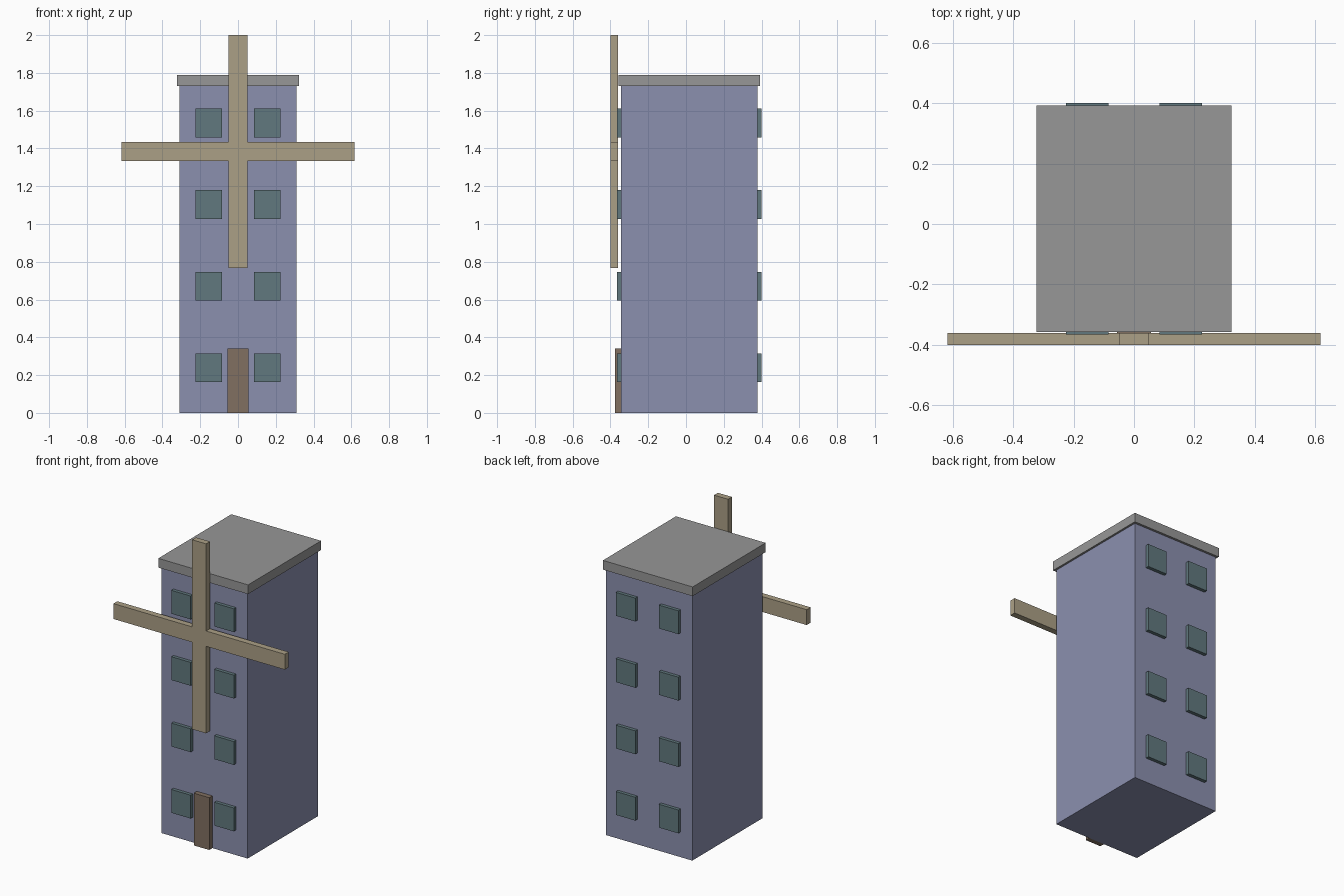
import bpy
import bmesh

cube = bpy.data.objects.get("Cube")
if cube:
    bpy.data.objects.remove(cube, do_unlink=True)


def material(name, rgb):
    mat = bpy.data.materials.new(name)
    mat.use_nodes = True
    colour = (*rgb, 1.0)
    mat.diffuse_color = colour
    mat.node_tree.nodes["Principled BSDF"].inputs["Base Color"].default_value = colour
    return mat


wall_blue = material("wall blue", (0.26, 0.28, 0.43))
roof_grey = material("roof grey", (0.31, 0.31, 0.31))
glass_teal = material("glass teal", (0.12, 0.19, 0.21))
door_brown = material("door brown", (0.22, 0.16, 0.12))
timber_tan = material("timber tan", (0.41, 0.35, 0.24))


def finish(name, bm, mat):
    bmesh.ops.recalc_face_normals(bm, faces=bm.faces)
    mesh = bpy.data.meshes.new(name)
    bm.to_mesh(mesh)
    bm.free()
    mesh.materials.append(mat)
    obj = bpy.data.objects.new(name, mesh)
    bpy.context.collection.objects.link(obj)
    return obj


def box(name, x, y, z, mat):
    """Box spanning the (low, high) pair on each axis."""
    bm = bmesh.new()
    bmesh.ops.create_cube(bm, size=1)
    for v in bm.verts:
        v.co = [span[0] if c < 0 else span[1] for c, span in zip(v.co, (x, y, z))]
    return finish(name, bm, mat)


# Tower body and overhanging roof slab
FRONT, BACK = -0.343, 0.378
box("tower_body", (-0.31, 0.31), (FRONT, BACK), (0, 1.73), wall_blue)
box("roof_slab", (-0.323, 0.323), (FRONT - 0.015, BACK + 0.015), (1.73, 1.79), roof_grey)

# Door
box("door", (-0.056, 0.056), (-0.375, FRONT), (0, 0.34), door_brown)

# Four storeys of paired windows, front and back
for side, y in (("front", (-0.365, FRONT)), ("back", (BACK, 0.4))):
    for storey in range(4):
        z = 0.163 + storey * 0.432
        for hand, x in (("right", -0.155), ("left", 0.155)):
            box(f"{side}_window_{hand}_{storey + 1}", (x - 0.07, x + 0.07), y,
                (z, z + 0.152), glass_teal)

# Four-armed sail: a cross profile extruded backwards
W, ARM, HUB, BOTTOM, TOP = 0.05, 0.617, 1.383, 0.767, 2.0
half = [(W, BOTTOM), (W, HUB - W), (ARM, HUB - W),
        (ARM, HUB + W), (W, HUB + W), (W, TOP)]
outline = half + [(-x, z) for x, z in reversed(half)]
bm = bmesh.new()
face = bm.faces.new([bm.verts.new((x, -0.4, z)) for x, z in outline])
extruded = bmesh.ops.extrude_face_region(bm, geom=[face])["geom"]
bmesh.ops.translate(bm, vec=(0, 0.04, 0),
                    verts=[v for v in extruded if isinstance(v, bmesh.types.BMVert)])
finish("sail_cross", bm, timber_tan)
